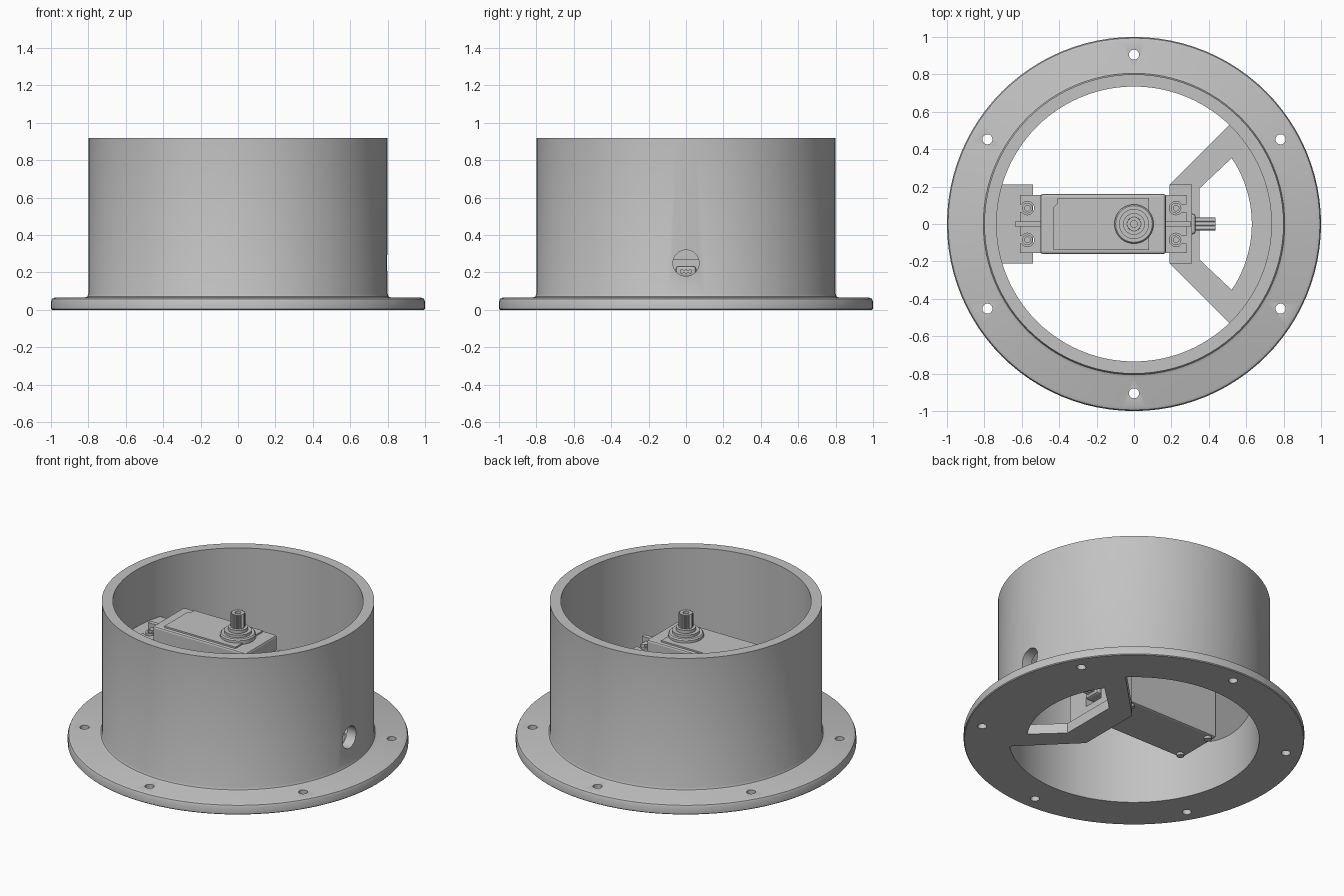
import bpy, bmesh
from math import sin, cos, pi, radians
from mathutils import Matrix, Vector

cube = bpy.data.objects.get("Cube")
if cube:
    bpy.data.objects.remove(cube, do_unlink=True)

GREY = (0.54, 0.54, 0.54, 1)
grey = bpy.data.materials.new("plain grey")
grey.use_nodes = True
grey.diffuse_color = GREY
grey.node_tree.nodes["Principled BSDF"].inputs["Base Color"].default_value = GREY


def finish(name, bm):
    bmesh.ops.recalc_face_normals(bm, faces=bm.faces)
    mesh = bpy.data.meshes.new(name)
    bm.to_mesh(mesh)
    bm.free()
    mesh.materials.append(grey)
    ob = bpy.data.objects.new(name, mesh)
    bpy.context.collection.objects.link(ob)
    return ob


def activate(ob):
    bpy.ops.object.select_all(action='DESELECT')
    ob.select_set(True)
    bpy.context.view_layer.objects.active = ob


def smooth(ob):
    activate(ob)
    bpy.ops.object.shade_smooth_by_angle(angle=radians(30))
    return ob


def box(name, x, y, z, bevel=0):
    bm = bmesh.new()
    bmesh.ops.create_cube(bm, size=1)
    for v in bm.verts:
        v.co = Vector([r[0] + (c + 0.5) * (r[1] - r[0]) for c, r in zip(v.co, (x, y, z))])
    if bevel:
        bmesh.ops.bevel(bm, geom=bm.edges[:], offset=bevel, segments=2, affect='EDGES', profile=0.5)
    return finish(name, bm)


def prism(name, points, low, high, along_y=False):
    """Extrude a flat outline up z, or along y when the outline is in x and z."""
    bm = bmesh.new()
    place = (lambda p, t: (p[0], t, p[1])) if along_y else (lambda p, t: (p[0], p[1], t))
    face = bm.faces.new([bm.verts.new(place(p, low)) for p in points])
    out = bmesh.ops.extrude_face_region(bm, geom=[face])
    move = Vector(place((0, 0), high - low))
    bmesh.ops.translate(bm, verts=[v for v in out["geom"] if isinstance(v, bmesh.types.BMVert)], vec=move)
    return finish(name, bm)


def cylinder(name, r, start, end, segments=32):
    a, b = Vector(start), Vector(end)
    turn = (b - a).to_track_quat('Z', 'Y').to_matrix().to_4x4()
    bm = bmesh.new()
    bmesh.ops.create_cone(bm, cap_ends=True, segments=segments, radius1=r, radius2=r,
                          depth=(b - a).length, matrix=Matrix.Translation((a + b) / 2) @ turn)
    return finish(name, bm)


def lathe(name, profile, segments, closed=True):
    """Spin a profile of (radius, height) round the z axis."""
    bm = bmesh.new()
    verts = [bm.verts.new((r, 0, z)) for r, z in profile]
    edges = [bm.edges.new(pair) for pair in zip(verts, verts[1:])]
    if closed:
        edges.append(bm.edges.new((verts[-1], verts[0])))
    bmesh.ops.spin(bm, geom=verts + edges, cent=(0, 0, 0), axis=(0, 0, 1), angle=2 * pi,
                   steps=segments, use_duplicate=False)
    bmesh.ops.remove_doubles(bm, verts=bm.verts, dist=0.0005)
    return finish(name, bm)


def cut(ob, cutters):
    for c in cutters:
        c.hide_render = True
        mod = ob.modifiers.new("cut", 'BOOLEAN')
        mod.operation = 'DIFFERENCE'
        mod.solver = 'EXACT'
        mod.object = c
        activate(ob)
        bpy.ops.object.modifier_apply(modifier=mod.name)
        bpy.data.objects.remove(c, do_unlink=True)
    return ob


def arc(r, a, b, n):
    return [(r * cos(radians(a + (b - a) * i / n)), r * sin(radians(a + (b - a) * i / n)))
            for i in range(n + 1)]


# Round housing with its bolt flange, edges rounded
housing = lathe("housing", [(0.735, 0), (0.995, 0), (1, 0.005), (1, 0.045), (0.994, 0.059), (0.98, 0.065),
                            (0.82, 0.065), (0.806, 0.071), (0.8, 0.085), (0.8, 0.92), (0.735, 0.92)], 96)
holes = [cylinder("bolt_cutter", 0.027, (x, y, -0.1), (x, y, 0.2), 24)
         for x, y in arc(0.905, 30, 330, 5)]
holes.append(cylinder("cable_cutter", 0.07, (0.6, 0, 0.25), (0.9, 0, 0.25), 40))
smooth(cut(housing, holes))

# Right support: floor plate with a window, and a tower with a cable opening
plate = prism("support_plate", [(0.19, -0.21), (0.19, 0.21), (0.51, 0.53)] + arc(0.76, 45.5, -45.5, 24)
              + [(0.51, -0.53)], 0, 0.065)
window = prism("window_cutter", [(0.35, -0.19), (0.35, 0.19)] + arc(0.63, 34, -34, 20), -0.1, 0.2)
cut(plate, [window])
tower = box("right_tower", (0.19, 0.31), (-0.21, 0.21), (0.05, 0.55))
cut(tower, [box("tower_cutter", (0.1, 0.4), (-0.07, 0.07), (0.14, 0.27))])

# Left support: wedge growing out of the wall
prism("left_bracket", [(-0.76, 0.28), (-0.54, 0.51), (-0.54, 0.55), (-0.76, 0.55)], -0.21, 0.21, True)

# Motor case with a raised lid panel
box("motor_case", (-0.5, 0.17), (-0.16, 0.16), (0.13, 0.685), 0.012)
lid = prism("lid_panel", [(-0.43, -0.14), (0.08, -0.14), (0.08, 0.14), (-0.41, 0.14),
                          (-0.41, 0.11), (-0.43, 0.09)], 0.68, 0.695)
for x in (-0.46, 0.13):
    for y in (-0.125, 0.125):
        smooth(cylinder("case_screw", 0.022, (x, y, 0.115), (x, y, 0.14), 20))

# Mounting ears with open slots, screws and a centre rib
for side, inner, outer, slot in (("left", -0.49, -0.61, -0.57), ("right", 0.16, 0.28, 0.225)):
    ear = box(side + "_ear", sorted((inner, outer)), (-0.155, 0.155), (0.55, 0.59))
    cutters = []
    for y in (-0.085, 0.085):
        cutters.append(cylinder("slot_cutter", 0.036, (slot, y, 0.5), (slot, y, 0.7), 24))
        cutters.append(box("slot_cutter", sorted((slot, outer * 1.2)), (y - 0.02, y + 0.02), (0.5, 0.7)))
    cut(ear, cutters)
    for y in (-0.085, 0.085):
        bush = lathe(side + "_ear_bush", [(0.015, 0.54), (0.028, 0.54), (0.028, 0.6), (0.015, 0.6)], 24)
        bush.location = (slot, y, 0)
        smooth(bush)
    end = outer + (0.025 if outer > 0 else -0.025)
    box(side + "_ear_rib", sorted((inner, end)), (-0.014, 0.014), (0.55, 0.615))

# Output boss and splined shaft
smooth(lathe("output_boss", [(0, 0.68), (0.105, 0.68), (0.105, 0.71), (0.098, 0.718), (0.08, 0.718),
                             (0.08, 0.735), (0.058, 0.735), (0.058, 0.755), (0, 0.755)], 48, False))
TEETH = 24
spline = [((0.043 if i % 2 else 0.035) * cos(pi * i / TEETH), (0.043 if i % 2 else 0.035) * sin(pi * i / TEETH))
          for i in range(2 * TEETH)]
shaft = prism("splined_shaft", spline, 0.75, 0.845)
cut(shaft, [cylinder("shaft_cutter", 0.018, (0, 0, 0.78), (0, 0, 0.9), 24)])

# Cable grommet and three wires
box("cable_grommet", (0.16, 0.33), (-0.055, 0.055), (0.175, 0.235), 0.015)
for y in (-0.022, 0, 0.022):
    smooth(cylinder("wire", 0.0115, (0.3, y, 0.205), (0.435, y, 0.205), 16))
